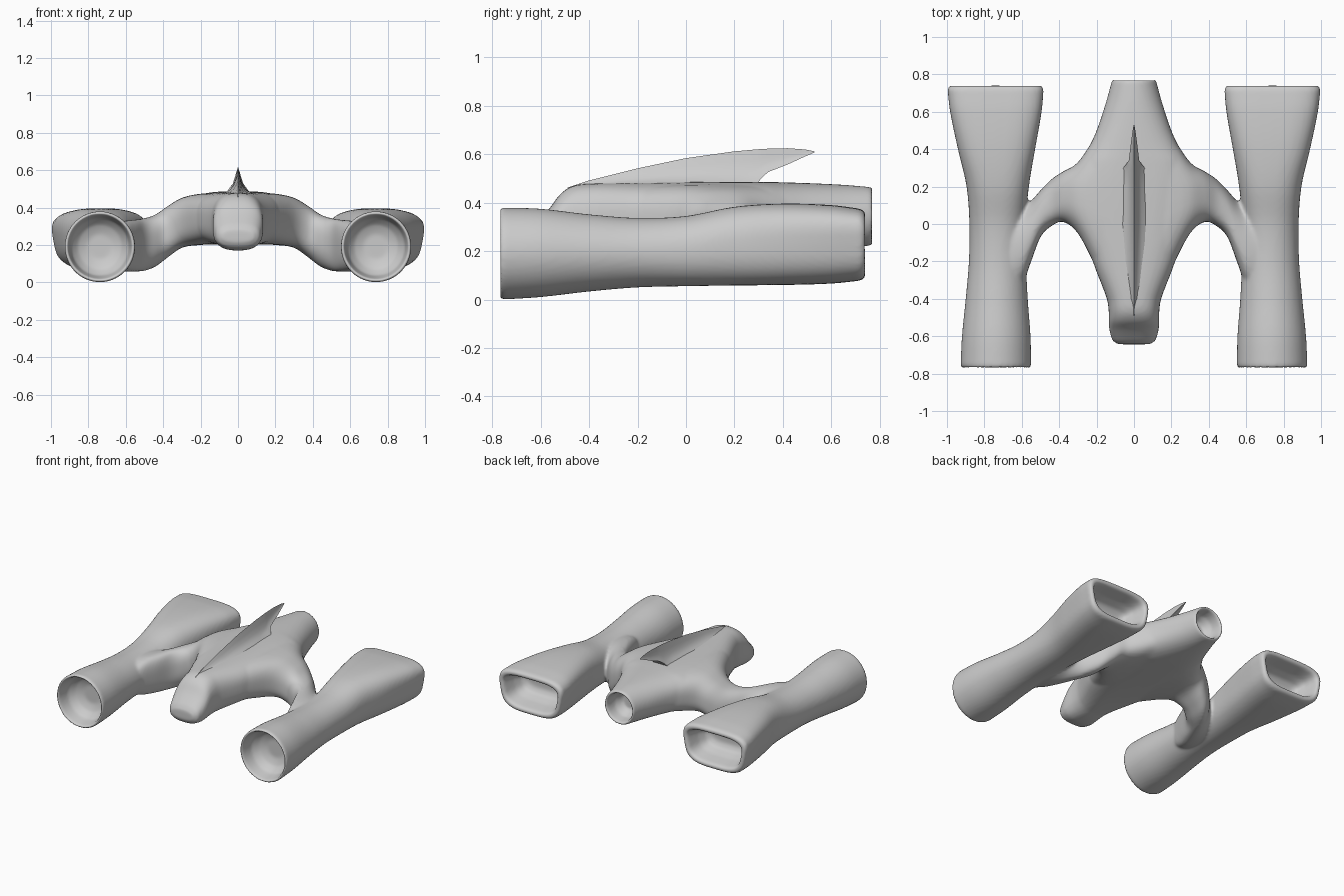
import bpy, bmesh, math
from mathutils import Vector

if "Cube" in bpy.data.objects:
    bpy.data.objects.remove(bpy.data.objects["Cube"])


def smooth_stations(st, steps=5):
    """Cubic interpolation of cross-section stations along their first value."""
    def slope(i, k):
        a, b = max(i - 1, 0), min(i + 1, len(st) - 1)
        return (st[b][k] - st[a][k]) / (st[b][0] - st[a][0])
    out = []
    for i in range(len(st) - 1):
        d = st[i + 1][0] - st[i][0]
        for j in range(steps):
            t = j / steps
            row = [st[i][0] + d * t]
            for k in range(1, len(st[0])):
                p, q = st[i][k], st[i + 1][k]
                m, n = slope(i, k) * d, slope(i + 1, k) * d
                row.append((2*t**3 - 3*t*t + 1) * p + (t**3 - 2*t*t + t) * m
                           + (3*t*t - 2*t**3) * q + (t**3 - t*t) * n)
            out.append(tuple(row))
    out.append(tuple(st[-1]))
    return out


def inset(s, pos, d):
    """Copy of a station moved to pos and shrunk by d."""
    return (pos, s[1] + d, s[2] - d, s[3] + d, s[4] - d) + tuple(s[5:])


def section(s, axis, side, n=48):
    """Rounded box section: (position, a min, a max, z min, z max, power, taper)."""
    t, a0, a1, z0, z1, p, taper = s
    pts = []
    for i in range(n):
        c, v = math.cos(2 * math.pi * i / n), math.sin(2 * math.pi * i / n)
        c = math.copysign(abs(c) ** (2 / p), c)
        v = math.copysign(abs(v) ** (2 / p), v)
        a = (a0 + a1) / 2 + (a1 - a0) / 2 * c * (1 + taper * (v - 0.4))
        z = (z0 + z1) / 2 + (z1 - z0) / 2 * v
        pts.append(Vector((a * side, t, z)) if axis == 'y' else Vector((t * side, a, z)))
    return pts


def loft(bm, rings):
    rows = [[bm.verts.new(p) for p in r] for r in rings]
    n = len(rows[0])
    for a, b in zip(rows, rows[1:]):
        for i in range(n):
            bm.faces.new((a[i], a[(i + 1) % n], b[(i + 1) % n], b[i]))
    bm.faces.new(rows[0])
    bm.faces.new(rows[-1])


def make(name, bm):
    bmesh.ops.recalc_face_normals(bm, faces=bm.faces)
    me = bpy.data.meshes.new(name)
    bm.to_mesh(me)
    bm.free()
    ob = bpy.data.objects.new(name, me)
    bpy.context.collection.objects.link(ob)
    for f in me.polygons:
        f.use_smooth = True
    return ob


hull = bmesh.new()

# Side pods: round intake in front, wide rounded-box outlet behind, both hollow
pod = [(-.755, .55, .927, .0, .38, 2, 0), (-.6, .553, .92, .01, .375, 2, 0),
       (-.4, .568, .9, .033, .352, 2, 0), (-.2, .577, .883, .05, .337, 2.05, 0),
       (0, .58, .88, .055, .345, 2.2, 0), (.2, .56, .897, .058, .383, 2.5, .03),
       (.4, .525, .945, .06, .396, 2.9, .07), (.6, .49, .987, .066, .39, 3.3, .1),
       (.72, .48, 1.0, .078, .375, 3.6, .1)]
f, r = pod[0], pod[-1]
front = [inset(f, -.62, .12), inset(f, -.64, .07), inset(f, -.68, .035),
         inset(f, -.755, .02), inset(f, -.77, .015), inset(f, -.77, .006)]
rear = [inset(r, .74, .012), inset(r, .742, .03), inset(r, .725, .042),
        inset(r, .64, .06), inset(r, .58, .085), inset(r, .56, .12)]
for side in (-1, 1):
    loft(hull, [section(s, 'y', side) for s in front + smooth_stations(pod) + rear])

# Central body: drooped nose, broad middle, round open tail pipe
body = [(-.625, -.115, .115, .185, .31, 2.6, 0), (-.565, -.132, .132, .172, .375, 2.6, 0),
        (-.52, -.135, .135, .17, .435, 2.6, 0), (-.47, -.135, .135, .172, .468, 2.6, 0),
        (-.4, -.145, .145, .18, .478, 2.6, 0), (-.2, -.22, .22, .195, .482, 2.8, 0),
        (0, -.27, .27, .2, .485, 3, 0), (.2, -.295, .295, .2, .487, 3, 0),
        (.33, -.28, .28, .2, .486, 2.8, 0), (.4, -.245, .245, .2, .484, 2.6, 0),
        (.5, -.2, .2, .203, .481, 2.4, 0), (.65, -.15, .15, .212, .474, 2.1, 0),
        (.76, -.12, .12, .222, .465, 2, 0)]
f, r = body[0], body[-1]
tail = [inset(r, .775, .006), inset(r, .775, .014), inset(r, .755, .02),
        inset(r, .69, .028), inset(r, .64, .06)]
loft(hull, [section(s, 'y', 1) for s in
            [inset(f, -.643, .03)] + smooth_stations(body) + tail])

# Wing arms: arch down from the body and flare into the pods
arm = [(.05, -.4, .62, .21, .47, 2.6, 0), (.14, -.36, .58, .203, .475, 2.6, 0),
       (.2, -.24, .48, .2, .474, 2.6, 0), (.3, -.05, .33, .185, .452, 2.6, 0),
       (.38, .012, .28, .13, .405, 2.6, 0), (.44, -.01, .24, .085, .363, 2.6, 0),
       (.5, -.07, .18, .062, .343, 2.6, 0), (.55, -.2, .125, .057, .335, 2.4, 0),
       (.6, -.33, .1, .058, .33, 2.2, 0), (.7, -.42, .1, .07, .32, 2.2, 0)]
for side in (-1, 1):
    loft(hull, [section(s, 'x', side) for s in smooth_stations(arm)])

# Fuse pods, body and arms into one smooth skin
hull_ob = make("hull", hull)
rm = hull_ob.modifiers.new("fuse", 'REMESH')
rm.mode = 'VOXEL'
rm.voxel_size = 0.0105
rm.use_smooth_shade = True
sm = hull_ob.modifiers.new("soften", 'SMOOTH')
sm.factor = 0.5
sm.iterations = 6

# Dorsal fin: concave flared foot, knife-edge crest, swept-back overhanging tip
fin = bmesh.new()
spine = [(-.49, .44, .462, .03), (-.4, .46, .492, .07), (-.2, .465, .542, .085),
         (0, .47, .584, .085), (.2, .47, .612, .075), (.29, .475, .62, .065),
         (.315, .505, .622, .045), (.34, .527, .623, .028), (.42, .558, .625, .018),
         (.49, .59, .62, .009), (.53, .607, .612, .002)]
shape = [(1, 0), (.5, .22), (.26, .45), (.13, .7)]
rings = []
for y, z0, z1, w in spine:
    half = [(w * a, z0 + (z1 - z0) * b) for a, b in shape]
    rings.append([Vector((x, y, z)) for x, z in half] + [Vector((0, y, z1))]
                 + [Vector((-x, y, z)) for x, z in reversed(half)])
loft(fin, rings)
fin_ob = make("dorsal_fin", fin)
bpy.context.view_layer.objects.active = fin_ob
fin_ob.select_set(True)
bpy.ops.object.shade_smooth_by_angle(angle=math.radians(40))
